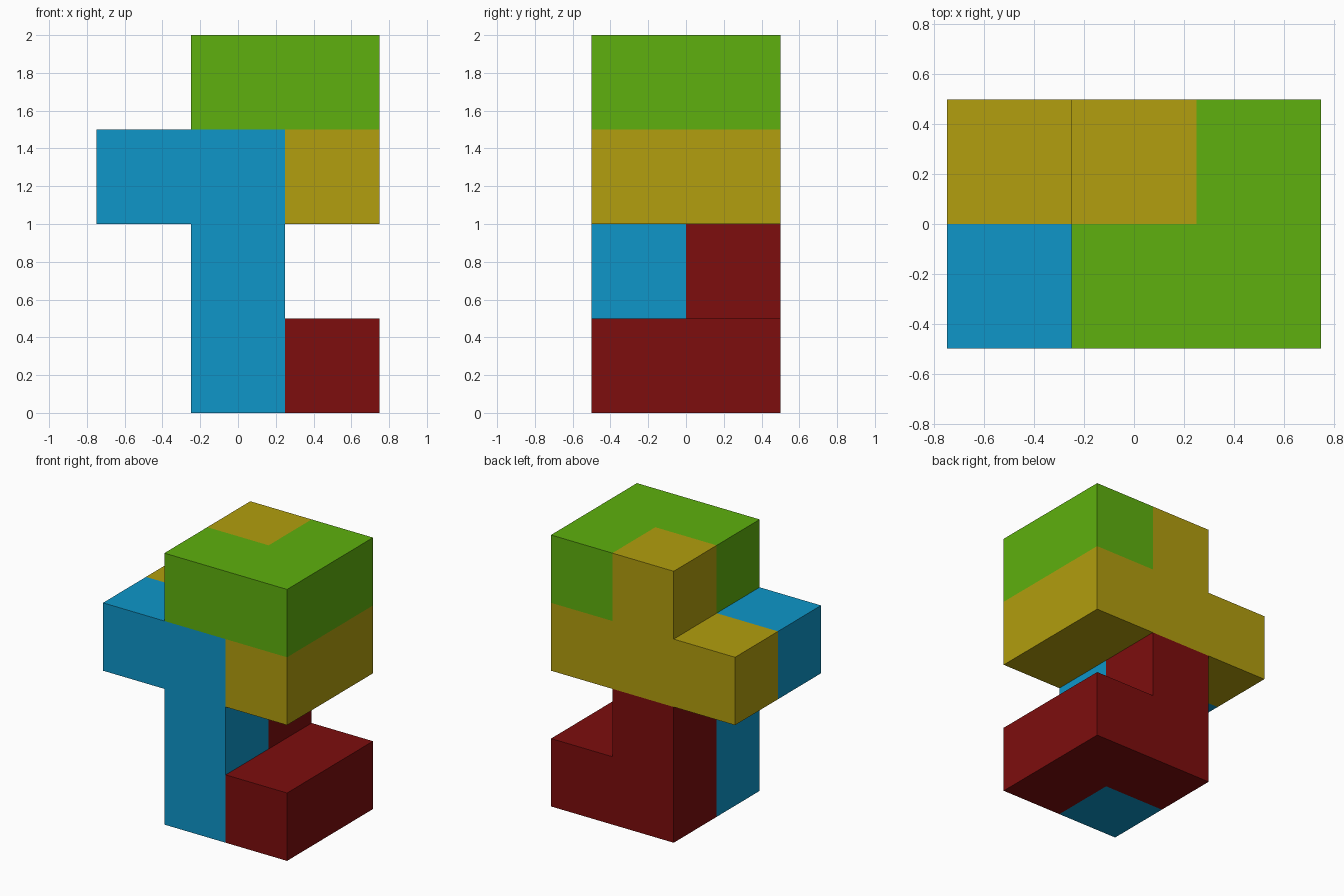
import bpy, bmesh, math
from mathutils import Vector

if "Cube" in bpy.data.objects:
    bpy.data.objects.remove(bpy.data.objects["Cube"])

S = 0.5  # edge of one cube cell


def material(name, rgb):
    m = bpy.data.materials.new(name)
    m.diffuse_color = (*rgb, 1.0)
    m.use_nodes = True
    m.node_tree.nodes["Principled BSDF"].inputs["Base Color"].default_value = m.diffuse_color
    return m


def puzzle_piece(name, cells, mat):
    """Closed solid made of joined cube cells (column x, row y, layer z)."""
    bm = bmesh.new()
    filled = set(cells)
    for c in cells:
        centre = Vector(((c[0] - 1) * S, (c[1] - 0.5) * S, (c[2] + 0.5) * S))
        made = bmesh.ops.create_cube(bm, size=S)["verts"]
        bmesh.ops.translate(bm, verts=made, vec=centre)
        # drop the walls between neighbouring cells of the same piece
        faces = {f for v in made for f in v.link_faces}
        inner = []
        for f in faces:
            d = (f.calc_center_median() - centre) / (S / 2)
            if tuple(c[i] + round(d[i]) for i in range(3)) in filled:
                inner.append(f)
        bmesh.ops.delete(bm, geom=inner, context='FACES')
    bmesh.ops.remove_doubles(bm, verts=bm.verts, dist=1e-4)
    bmesh.ops.dissolve_limit(bm, angle_limit=math.radians(1),
                             verts=bm.verts, edges=bm.edges)
    bmesh.ops.recalc_face_normals(bm, faces=bm.faces)
    mesh = bpy.data.meshes.new(name)
    bm.to_mesh(mesh)
    bm.free()
    mesh.materials.append(mat)
    obj = bpy.data.objects.new(name, mesh)
    bpy.context.collection.objects.link(obj)
    return obj


# Red foot: L on the ground with a raised cell at the back
puzzle_piece("red_foot_piece",
             [(2, 0, 0), (2, 1, 0), (1, 1, 0), (1, 1, 1)],
             material("dark red", (0.205, 0.004, 0.004)))

# Blue column with an arm to the left
puzzle_piece("blue_column_piece",
             [(1, 0, 0), (1, 0, 1), (1, 0, 2), (0, 0, 2)],
             material("blue", (0.0044, 0.305, 0.584)))

# Yellow middle layer with a raised cell
puzzle_piece("yellow_middle_piece",
             [(2, 0, 2), (2, 1, 2), (1, 1, 2), (0, 1, 2), (1, 1, 3)],
             material("mustard yellow", (0.445, 0.342, 0.0044)))

# Green L on top
puzzle_piece("green_top_piece",
             [(1, 0, 3), (2, 0, 3), (2, 1, 3)],
             material("green", (0.112, 0.434, 0.0044)))
